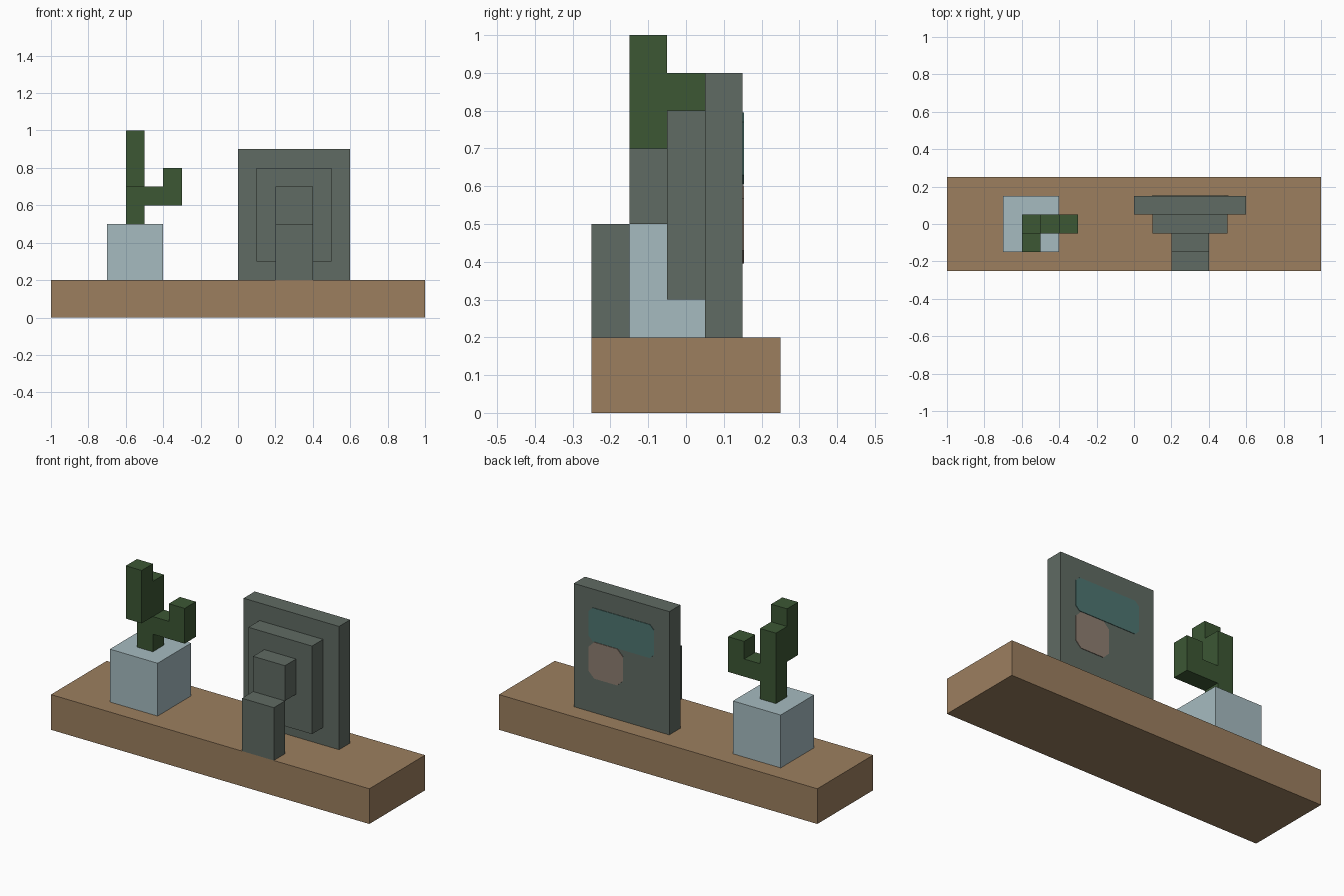
import bpy, bmesh

if "Cube" in bpy.data.objects:
    bpy.data.objects.remove(bpy.data.objects["Cube"])


def material(name, rgb):
    # sRGB 0-255 to linear
    lin = [((c / 255 + 0.055) / 1.055) ** 2.4 for c in rgb]
    m = bpy.data.materials.new(name)
    m.diffuse_color = (*lin, 1)
    m.use_nodes = True
    m.node_tree.nodes["Principled BSDF"].inputs["Base Color"].default_value = m.diffuse_color
    return m


WOOD = material("wood brown", (156, 127, 95))
POT = material("pale blue", (166, 187, 192))
GREEN = material("cactus green", (60, 87, 52))
GREY = material("stone grey", (96, 107, 99))
TEAL = material("muted teal", (78, 118, 113))
TAN = material("dusty tan", (142, 126, 113))


def add_object(name, bm, mat):
    mesh = bpy.data.meshes.new(name)
    bmesh.ops.recalc_face_normals(bm, faces=bm.faces)
    bm.to_mesh(mesh)
    bm.free()
    mesh.materials.append(mat)
    ob = bpy.data.objects.new(name, mesh)
    bpy.context.collection.objects.link(ob)


def box(name, mat, x, y, z):
    bm = bmesh.new()
    bmesh.ops.create_cube(bm, size=1)
    for v in bm.verts:
        v.co = [lo + (c + 0.5) * (hi - lo) for c, (lo, hi) in zip(v.co, (x, y, z))]
    add_object(name, bm, mat)


def plate(name, mat, x, z, y=0.15, thick=0.003, c=0.025):
    # thin panel with clipped corners on a back face
    (x0, x1), (z0, z1) = x, z
    pts = [(x0 + c, z0), (x1 - c, z0), (x1, z0 + c), (x1, z1 - c),
           (x1 - c, z1), (x0 + c, z1), (x0, z1 - c), (x0, z0 + c)]
    bm = bmesh.new()
    face = bm.faces.new([bm.verts.new((px, y, pz)) for px, pz in pts])
    out = bmesh.ops.extrude_face_region(bm, geom=[face])["geom"]
    bmesh.ops.translate(bm, vec=(0, thick, 0),
                        verts=[g for g in out if isinstance(g, bmesh.types.BMVert)])
    add_object(name, bm, mat)


# shelf board and plant pot
box("shelf", WOOD, (-1, 1), (-0.25, 0.25), (0, 0.2))
box("pot", POT, (-0.7, -0.4), (-0.15, 0.15), (0.2, 0.5))

# cactus: stem, forward arm, elbow arm to the right
box("cactus_stem", GREEN, (-0.6, -0.5), (-0.05, 0.05), (0.5, 0.9))
box("cactus_front_arm", GREEN, (-0.6, -0.5), (-0.15, -0.05), (0.7, 1.0))
box("cactus_side_arm", GREEN, (-0.5, -0.3), (-0.05, 0.05), (0.6, 0.7))
box("cactus_side_tip", GREEN, (-0.4, -0.3), (-0.05, 0.05), (0.7, 0.8))

# picture frame: slab, stepped blocks and prop leg
box("frame_slab", GREY, (0, 0.6), (0.05, 0.15), (0.2, 0.9))
box("frame_middle", GREY, (0.1, 0.5), (-0.05, 0.05), (0.3, 0.8))
box("frame_block", GREY, (0.2, 0.4), (-0.15, -0.05), (0.5, 0.7))
box("prop_leg", GREY, (0.2, 0.4), (-0.25, -0.15), (0.2, 0.5))

# painted picture on the slab's back face
plate("picture_upper", TEAL, (0.095, 0.505), (0.605, 0.795))
plate("picture_lower", TAN, (0.29, 0.505), (0.395, 0.602), c=0.035)
